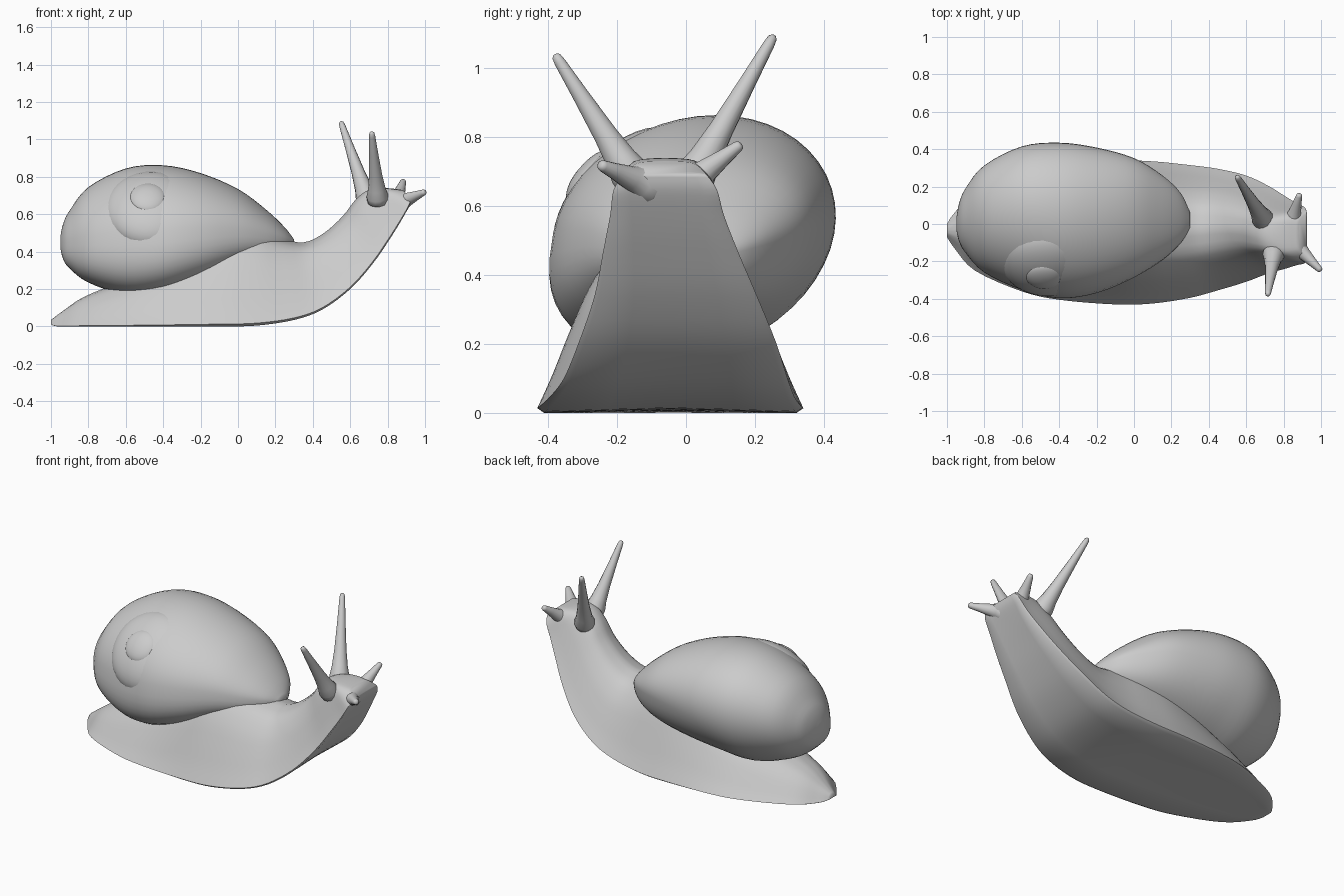
import bpy, bmesh, math
from mathutils import Vector

cube = bpy.data.objects.get("Cube")
if cube:
    bpy.data.objects.remove(cube)

grey = bpy.data.materials.new("plain grey")
grey.use_nodes = True
grey.diffuse_color = (0.6, 0.6, 0.6, 1)
grey.node_tree.nodes["Principled BSDF"].inputs["Base Color"].default_value = grey.diffuse_color


def spline(rows, steps):
    """Smoothly interpolate a list of tuples."""
    out = []
    for i in range(len(rows) - 1):
        a, b, c, d = (rows[max(0, min(len(rows) - 1, i + k))] for k in (-1, 0, 1, 2))
        for s in range(steps):
            t = s / steps
            out.append(tuple(q + t / 2 * (r - p + t * (2 * p - 5 * q + 4 * r - u + t * (3 * (q - r) + u - p)))
                             for p, q, r, u in zip(a, b, c, d)))
    return out + [rows[-1]]


def loft(name, rings, angle=50):
    """Skin closed rings of points and cap both ends."""
    bm = bmesh.new()
    loops = [[bm.verts.new(p) for p in ring] for ring in rings]
    n = len(loops[0])
    for a, b in zip(loops, loops[1:]):
        for i in range(n):
            j = (i + 1) % n
            bm.faces.new((a[i], a[j], b[j], b[i]))
    bm.faces.new(loops[0])
    bm.faces.new(loops[-1])
    bmesh.ops.recalc_face_normals(bm, faces=bm.faces)
    mesh = bpy.data.meshes.new(name)
    bm.to_mesh(mesh)
    bm.free()
    mesh.materials.append(grey)
    obj = bpy.data.objects.new(name, mesh)
    bpy.context.collection.objects.link(obj)
    bpy.ops.object.select_all(action='DESELECT')
    obj.select_set(True)
    bpy.context.view_layer.objects.active = obj
    bpy.ops.object.shade_smooth_by_angle(angle=math.radians(angle))


def turned(name, base, tip, profile, sides=14):
    """Revolve (distance fraction, radius) pairs about the line base-tip."""
    base, tip = Vector(base), Vector(tip)
    axis = tip - base
    u = axis.orthogonal().normalized()
    v = axis.normalized().cross(u)
    angles = [2 * math.pi * i / sides for i in range(sides)]
    loft(name, [[base + axis * t + (u * math.cos(a) + v * math.sin(a)) * r for a in angles]
                for t, r in profile])


# Body: sole x, sole z, centre y, half width, top x, top z, roundness (low is boxy)
stations = [
    (-1.0, 0.01, -0.035, 0.035, -1.0, 0.035, 1),
    (-0.96, 0.0, -0.035, 0.095, -0.94, 0.08, 1),
    (-0.85, 0.0, -0.04, 0.21, -0.82, 0.16, 1),
    (-0.6, 0.0, -0.04, 0.32, -0.6, 0.25, 1),
    (-0.4, 0.0, -0.04, 0.365, -0.4, 0.34, 1),
    (-0.1, 0.0, -0.045, 0.385, -0.1, 0.52, 1),
    (0.1, 0.005, -0.045, 0.38, 0.07, 0.53, 1),
    (0.3, 0.035, -0.04, 0.355, 0.22, 0.475, 1),
    (0.45, 0.09, -0.03, 0.325, 0.35, 0.45, 1),
    (0.6, 0.2, -0.025, 0.285, 0.46, 0.5, 1),
    (0.72, 0.335, -0.03, 0.235, 0.56, 0.59, 0.95),
    (0.81, 0.465, -0.045, 0.195, 0.63, 0.68, 0.85),
    (0.875, 0.57, -0.055, 0.165, 0.7, 0.73, 0.7),
    (0.915, 0.645, -0.06, 0.15, 0.79, 0.74, 0.55),
    (0.925, 0.69, -0.06, 0.12, 0.88, 0.73, 0.5),
]
half = spline([(1, 0.025), (0.89, 0.2), (0.75, 0.45), (0.59, 0.7), (0.35, 0.92), (0, 1)], 3)
sole = [(-0.95, 0), (-0.5, 0.01), (0, 0.02), (0.5, 0.01), (0.95, 0)]
outline = half + [(-w, t) for w, t in reversed(half[:-1])] + sole
rings = [[(sx + (tx - sx) * t, cy + hw * math.copysign(abs(w) ** power, w), sz + (tz - sz) * t)
          for w, t in outline]
         for sx, sz, cy, hw, tx, tz, power in spline(stations, 4)]
loft("body", rings, 60)

# Shell: x, right y, left y, right bottom z, top z, left bottom z, left roundness
shell_rows = [
    (-0.95, -0.03, 0.03, 0.42, 0.48, 0.42, 1),
    (-0.935, -0.09, 0.11, 0.36, 0.55, 0.36, 1),
    (-0.9, -0.15, 0.19, 0.31, 0.62, 0.31, 1),
    (-0.8, -0.25, 0.31, 0.235, 0.745, 0.235, 1),
    (-0.6, -0.34, 0.41, 0.17, 0.845, 0.17, 1),
    (-0.4, -0.385, 0.43, 0.18, 0.862, 0.18, 1),
    (-0.2, -0.36, 0.405, 0.24, 0.82, 0.21, 0.92),
    (0.0, -0.28, 0.35, 0.32, 0.735, 0.26, 0.8),
    (0.15, -0.19, 0.26, 0.37, 0.625, 0.31, 0.7),
    (0.25, -0.1, 0.165, 0.41, 0.53, 0.36, 0.7),
    (0.3, -0.02, 0.06, 0.43, 0.465, 0.41, 0.7),
]
rings = []
for x, y0, y1, z0, z1, left_z, left_power in spline(shell_rows, 4):
    ring = []
    for i in range(48):
        a = 2 * math.pi * i / 48
        c, s = math.cos(a), math.sin(a)
        middle = (z0 + z1) / 2
        low = left_z if c > 0 else z0
        if s < 0:  # the lower coil is fuller, most of all at the opening
            power = left_power if c > 0 else 0.75
            c, s = math.copysign(abs(c) ** power, c), -abs(s) ** power
        dz = s * (z1 - middle if s > 0 else middle - low)
        ring.append((x, (y0 + y1) / 2 + (y1 - y0) / 2 * c + 0.18 * dz, middle + dz))
    rings.append(ring)
loft("shell", rings, 60)

# Spire whorls, low domes on the right of the shell
dome = [(math.sin(k * math.pi / 20), math.cos(k * math.pi / 20)) for k in range(10)]
turned("outer_whorl", (-0.46, -0.19, 0.618), (-0.46, -0.292, 0.707),
       [(h, 0.255 * r) for h, r in dome], 32)
turned("inner_whorl", (-0.48, -0.275, 0.685), (-0.48, -0.307, 0.713),
       [(h, 0.1 * r) for h, r in dome], 24)

# Fold of the mantle along the shell opening
fold = spline([(-0.23, -0.31, 0.3), (-0.1, -0.275, 0.385), (0.05, -0.21, 0.435),
               (0.2, -0.11, 0.465), (0.29, -0.01, 0.455)], 6)
out, up = Vector((0.4, -0.9, 0)), Vector((0, 0, 1))
rings = []
for k, p in enumerate(fold):
    r = 0.004 + 0.024 * math.sin(math.pi * k / (len(fold) - 1))
    rings.append([Vector(p) + r * (out * math.cos(a) + up * math.sin(a))
                  for a in (2 * math.pi * i / 12 for i in range(12))])
loft("mantle_fold", rings)

# Tentacles
shape = [(0, 0.6), (0.05, 1.35), (0.12, 1.4), (0.22, 1.12), (0.4, 0.85), (0.7, 0.58),
         (0.94, 0.4), (0.985, 0.32), (1, 0.15)]
for name, base, tip, radius in (
        ("left_eye_stalk", (0.705, 0.0, 0.64), (0.55, 0.255, 1.095), 0.042),
        ("right_eye_stalk", (0.75, -0.135, 0.65), (0.715, -0.38, 1.04), 0.042),
        ("left_feeler", (0.84, -0.01, 0.65), (0.885, 0.16, 0.78), 0.042),
        ("right_feeler", (0.85, -0.1, 0.655), (1.0, -0.25, 0.72), 0.042)):
    turned(name, base, tip, [(t, r * radius) for t, r in shape])
